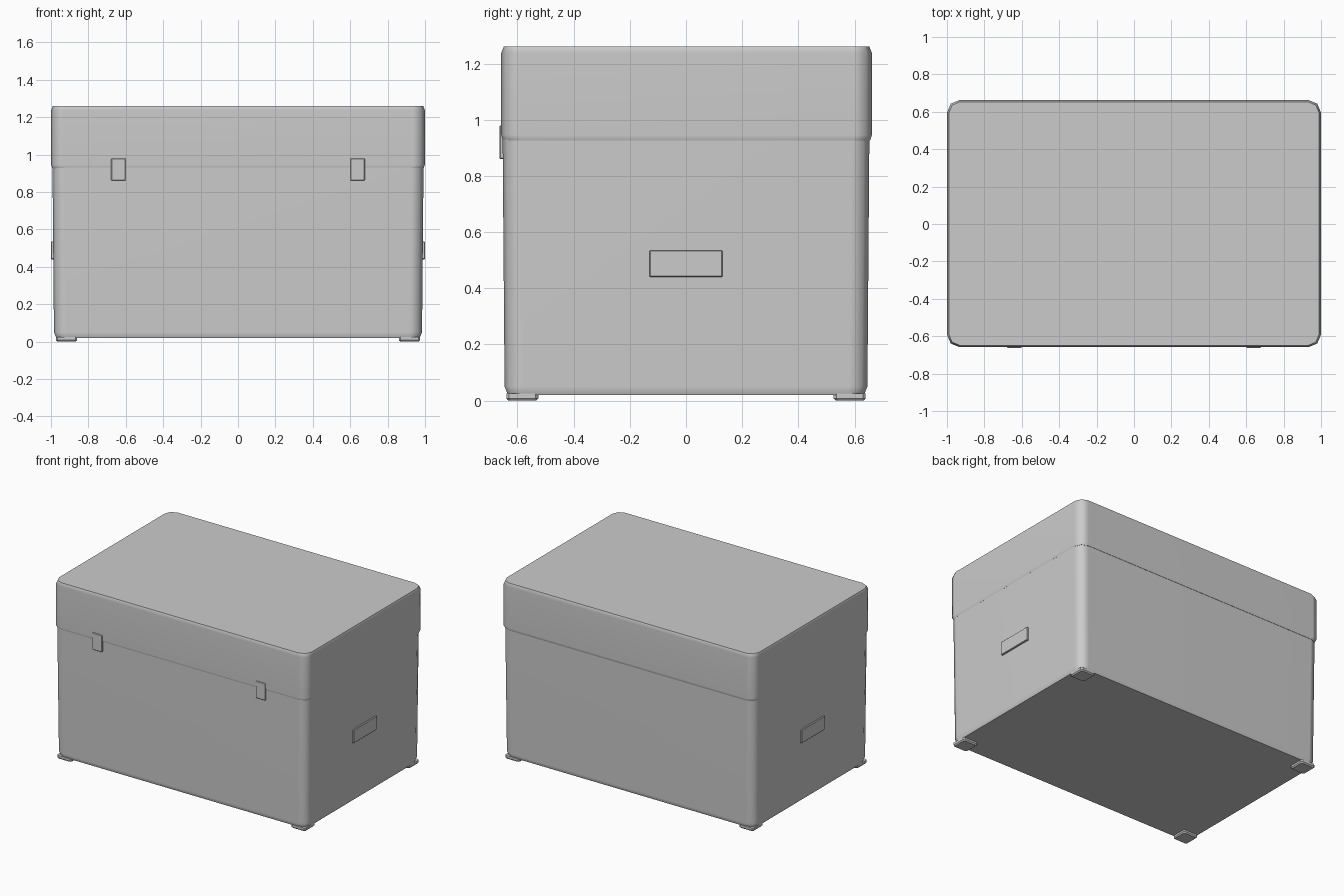
import bpy, bmesh, math

if "Cube" in bpy.data.objects:
    bpy.data.objects.remove(bpy.data.objects["Cube"])


def ring(hx, hy, r, z, segs):
    """Rounded rectangle outline at height z."""
    pts = []
    for k, (sx, sy) in enumerate([(1, 1), (-1, 1), (-1, -1), (1, -1)]):
        for i in range(segs + 1):
            a = math.pi / 2 * (k + i / segs)
            pts.append((sx * (hx - r) + r * math.cos(a), sy * (hy - r) + r * math.sin(a), z))
    return pts


def loft(name, levels, segs=2, loc=(0, 0, 0), smooth=True):
    """Closed solid through rounded rectangles given as (half x, half y, radius, z)."""
    bm = bmesh.new()
    rings = [[bm.verts.new(p) for p in ring(*lv, segs)] for lv in levels]
    n = len(rings[0])
    for a, b in zip(rings, rings[1:]):
        for i in range(n):
            j = (i + 1) % n
            bm.faces.new((a[i], a[j], b[j], b[i]))
    bm.faces.new(rings[0][::-1])
    bm.faces.new(rings[-1])
    mesh = bpy.data.meshes.new(name)
    bm.to_mesh(mesh)
    bm.free()
    ob = bpy.data.objects.new(name, mesh)
    bpy.context.collection.objects.link(ob)
    ob.location = loc
    if smooth:
        bpy.ops.object.select_all(action='DESELECT')
        ob.select_set(True)
        bpy.context.view_layer.objects.active = ob
        bpy.ops.object.shade_smooth_by_angle(angle=math.radians(50))
        ob.modifiers.new("weighted", 'WEIGHTED_NORMAL').keep_sharp = True
    return ob


def box(name, lo, hi, bevel=0.003):
    bpy.ops.mesh.primitive_cube_add(size=1, location=[(a + b) / 2 for a, b in zip(lo, hi)])
    ob = bpy.context.object
    ob.name = name
    ob.scale = [b - a for a, b in zip(lo, hi)]
    bpy.ops.object.transform_apply(location=False, rotation=False, scale=True)
    mod = ob.modifiers.new("bevel", 'BEVEL')
    mod.width, mod.segments = bevel, 1
    return ob


# Tapered chest body
loft("body", [(0.972, 0.634, 0.055, 0.02), (0.984, 0.646, 0.065, 0.05),
              (0.992, 0.653, 0.065, 0.94)])

# Lid with a lip that overhangs the body
loft("lid", [(0.992, 0.653, 0.065, 0.925), (0.999, 0.660, 0.065, 0.945),
             (0.999, 0.660, 0.065, 1.237), (0.990, 0.651, 0.060, 1.26)], loc=(0, 0.002, 0))

for side, s in (("left", -1), ("right", 1)):
    # Front latch
    box(f"latch_{side}", (s * 0.64 - 0.038, -0.664, 0.86), (s * 0.64 + 0.038, -0.63, 0.98))
    # End handle
    x0, x1 = sorted((s * 0.97, s * 1.0))
    box(f"handle_{side}", (x0, -0.13, 0.44), (x1, 0.13, 0.535))
    # Corner feet
    for end, t in (("front", -1), ("back", 1)):
        loft(f"foot_{end}_{side}", [(0.05, 0.05, 0.01, 0), (0.057, 0.057, 0.01, 0.008),
                                    (0.057, 0.057, 0.01, 0.025)], segs=1,
             loc=(s * 0.917, t * 0.583, 0), smooth=False)
